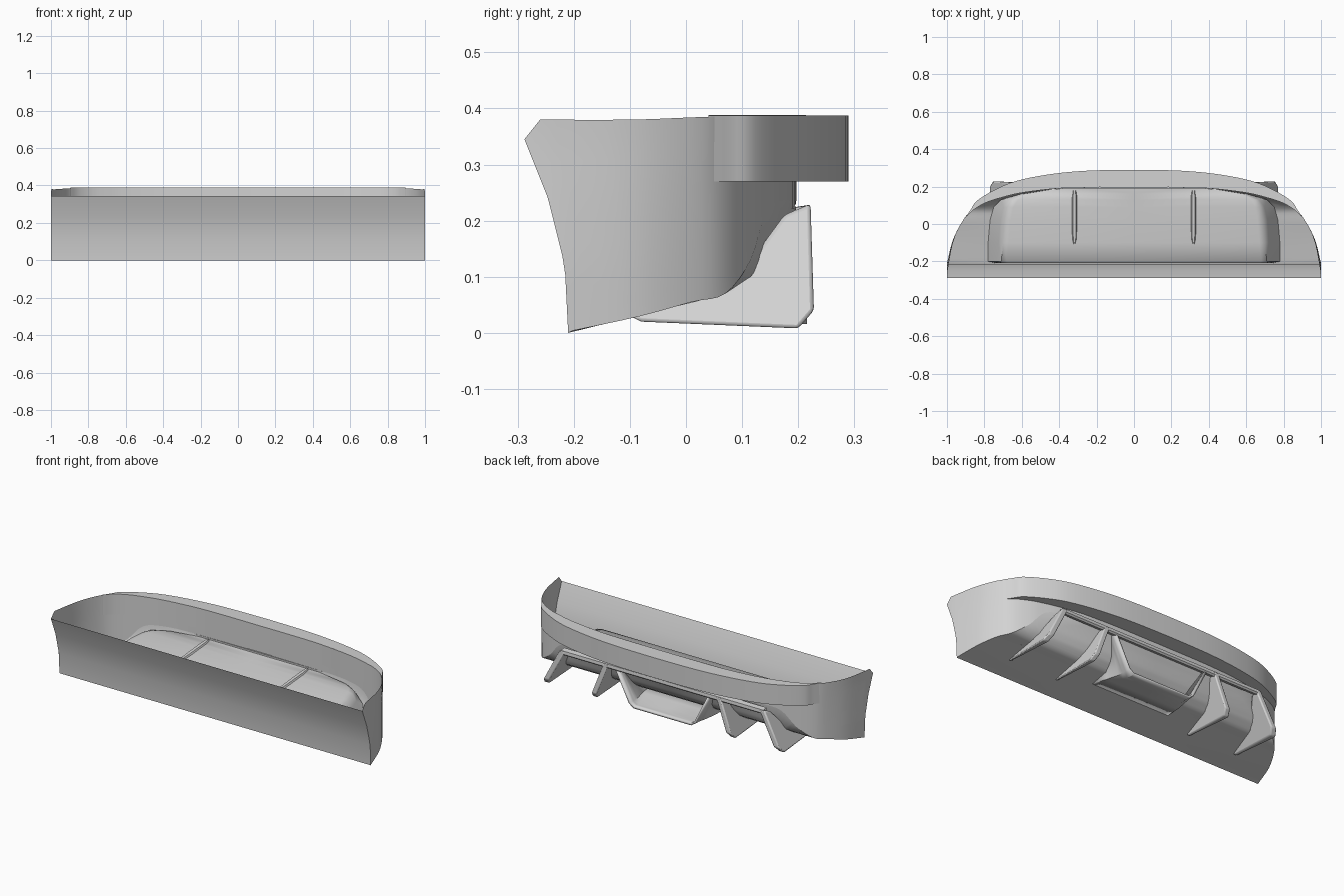
import bpy, bmesh, math

old = bpy.data.objects.get("Cube")
if old:
    bpy.data.objects.remove(old, do_unlink=True)

grey = bpy.data.materials.new("plain_grey")
grey.use_nodes = True
colour = (0.65, 0.65, 0.65, 1)
grey.diffuse_color = colour
grey.node_tree.nodes["Principled BSDF"].inputs["Base Color"].default_value = colour


def finish(name, bm, angle=32, thickness=0, bevel=0):
    """Turn a half-model bmesh into a smooth, mirrored object."""
    bmesh.ops.remove_doubles(bm, verts=bm.verts, dist=0.0002)
    bmesh.ops.recalc_face_normals(bm, faces=bm.faces)
    mesh = bpy.data.meshes.new(name)
    bm.to_mesh(mesh)
    bm.free()
    mesh.materials.append(grey)
    obj = bpy.data.objects.new(name, mesh)
    bpy.context.collection.objects.link(obj)
    bpy.ops.object.select_all(action="DESELECT")
    obj.select_set(True)
    bpy.context.view_layer.objects.active = obj
    bpy.ops.object.shade_smooth_by_angle(angle=math.radians(angle))
    if bevel:
        mod = obj.modifiers.new("Rounded edges", "BEVEL")
        mod.width, mod.segments = bevel, 2
    mirror = obj.modifiers.new("Mirror", "MIRROR")
    mirror.merge_threshold = 0.001
    if thickness:
        obj.modifiers.new("Thickness", "SOLIDIFY").thickness = thickness


def loft(name, rows, closed=False, **options):
    """Skin a grid of points, given as rows of equal length."""
    bm = bmesh.new()
    grid = [[bm.verts.new(p) for p in row] for row in rows]
    for a, b in zip(grid, grid[1:]):
        n = len(a)
        for i in range(n if closed else n - 1):
            j = (i + 1) % n
            bm.faces.new((a[i], a[j], b[j], b[i]))
    finish(name, bm, **options)


def smooth(points, steps=4):
    """Catmull-Rom interpolation of tuples."""
    pts = [points[0]] + list(points) + [points[-1]]
    out = []
    for a, b, c, d in zip(pts, pts[1:], pts[2:], pts[3:]):
        for k in range(steps):
            t = k / steps
            out.append(tuple(
                q + t / 2 * (r - p + t * (2 * p - 5 * q + 4 * r - s + t * (3 * (q - r) + s - p)))
                for p, q, r, s in zip(a, b, c, d)))
    return out + [points[-1]]


def lookup(table, key):
    """Linear interpolation in a list of (key, value) pairs."""
    for (k0, v0), (k1, v1) in zip(table, table[1:]):
        if key <= k1:
            return v0 + (v1 - v0) * (key - k0) / (k1 - k0)
    return table[-1][1]


# Leaning front wall: z, y
WALL = [(0, -0.21), (0.12, -0.216), (0.24, -0.246), (0.345, -0.288)]
loft("front_wall", [[(x, y, z) for z, y in WALL] for x in (0, 0.5, 1)])

# Wraparound side and rear skin: x, y, bottom, top, lean
corner = (1, -0.288, 0, 0.345, 1)
sweep = smooth([(0.998, -0.26, 0.004, 0.38, 0.75), (0.968, -0.1, 0.029, 0.38, 0.2),
                (0.92, 0.01, 0.055, 0.384, 0), (0.87, 0.07, 0.07, 0.386, 0),
                (0.79, 0.115, 0.13, 0.388, 0), (0.71, 0.142, 0.215, 0.388, 0),
                (0.60, 0.168, 0.235, 0.388, 0), (0.42, 0.19, 0.235, 0.388, 0),
                (0, 0.197, 0.235, 0.388, 0)])
columns = []
for x, y, low, high, lean in [corner] + sweep:
    heights = [low + (high - low) * k / 10 for k in range(11)]
    columns.append([(x, y + lean * (lookup(WALL, z) + 0.288), z) for z in heights])
loft("side_and_rear_skin", columns)

# Underfloor sweeping up at the back, joined to the lower edge of the skin
RISE = [(-0.21, 0), (-0.1, 0.027), (0.07, 0.07), (0.115, 0.1),
        (0.14, 0.13), (0.168, 0.185), (0.197, 0.232)]
floor = []
for x, y, z in (column[0] for column in columns[:-1]):
    foot, middle = min(0.78, x * 0.93), lookup(RISE, y)
    floor.append([(0, y, middle), (foot, y, middle), (x, y, z)])
loft("underfloor", floor)

# Raised band flowing out of the skin: outer x, y then inner x, y
band = smooth([(0.898, 0.04, 0.894, 0.04), (0.871, 0.08, 0.855, 0.078),
               (0.84, 0.124, 0.79, 0.115), (0.75, 0.18, 0.71, 0.141),
               (0.63, 0.23, 0.6, 0.167), (0.45, 0.266, 0.42, 0.189),
               (0.25, 0.285, 0.25, 0.196), (0, 0.29, 0, 0.196)])
loft("rear_band", [[(a, b, 0.27), (a, b, 0.387), (c, d, 0.388), (c, d, 0.27)]
                   for a, b, c, d in band], closed=True)

# Flat raised deck above the underfloor: y, top z, top half width, foot x, foot z
deck = [(-0.209, 0.175, 0.70, 0.74, 0.01), (-0.2, 0.185, 0.71, 0.78, 0.01),
        (-0.1, 0.2, 0.70, 0.78, 0.028), (0.02, 0.211, 0.69, 0.77, 0.056),
        (0.09, 0.217, 0.675, 0.75, 0.085), (0.13, 0.22, 0.65, 0.71, 0.15),
        (0.162, 0.223, 0.58, 0.6, 0.2), (0.196, 0.225, 0.38, 0.39, 0.22)]
loft("raised_deck", [[(0, y, top), (half - 0.03, y, top), (half, y, top - 0.006),
                      (half + 0.3 * (foot - half), y, top - 0.3 * (top - low)), (foot, y, low)]
                     for y, top, half, foot, low in deck], angle=50)

# Straight rear bar tying the fins together
bar = [(0.19, 0.212), (0.214, 0.204), (0.222, 0.212), (0.22, 0.23), (0.19, 0.234)]
loft("rear_bar", [[(x, y, z) for y, z in bar] for x in (0, 0.33, 0.65)], closed=True)

# Leaning fins below the floor
FIN = [(-0.1, 0.03), (-0.08, 0.02), (0.2, 0.008), (0.228, 0.04),
       (0.222, 0.23), (0.175, 0.21), (0.08, 0.08)]
for name, top_x, lean, width in (("outer_fins", 0.64, 0.52, 0.036),
                                 ("inner_fins", 0.36, 0.38, 0.032)):
    bm = bmesh.new()
    sides = []
    for sign in (-1, 1):
        sides.append([bm.verts.new((top_x + lean * (0.23 - z) + sign * width / 2 *
                                    (0.4 if y < 0 else 1), y, z)) for y, z in FIN])
    n = len(FIN)
    for side in sides:
        bm.faces.new(side)
    for i in range(n):
        j = (i + 1) % n
        bm.faces.new((sides[0][i], sides[0][j], sides[1][j], sides[1][i]))
    finish(name, bm, bevel=0.007)

# Central trough, open at the back: y, bottom z, top z, bottom half width
trough = [(-0.03, 0.044, 0.05, 0.24), (0.07, 0.03, 0.075, 0.225), (0.14, 0.02, 0.135, 0.21),
          (0.168, 0.017, 0.19, 0.207), (0.19, 0.015, 0.218, 0.205), (0.216, 0.016, 0.222, 0.205)]
rows = []
for y, low, high, half in trough:
    tall = high - low
    rows.append([(0, y, low), (half - 0.02, y, low), (half + 0.01, y, low + tall * 0.1),
                 (half + 0.5 * tall, y, high)])
loft("central_trough", rows, thickness=0.012)

# Slim ribs on top of the deck: y, z, half width
ribs = [(-0.11, 0.198, 0.004), (-0.08, 0.203, 0.013), (0.02, 0.211, 0.018),
        (0.13, 0.22, 0.018), (0.18, 0.224, 0.01)]
loft("deck_ribs", [[(0.318 - w, y, z - 0.005), (0.318 - w / 2, y, z + 0.008),
                    (0.318 + w / 2, y, z + 0.008), (0.318 + w, y, z - 0.005)]
                   for y, z, w in ribs])
